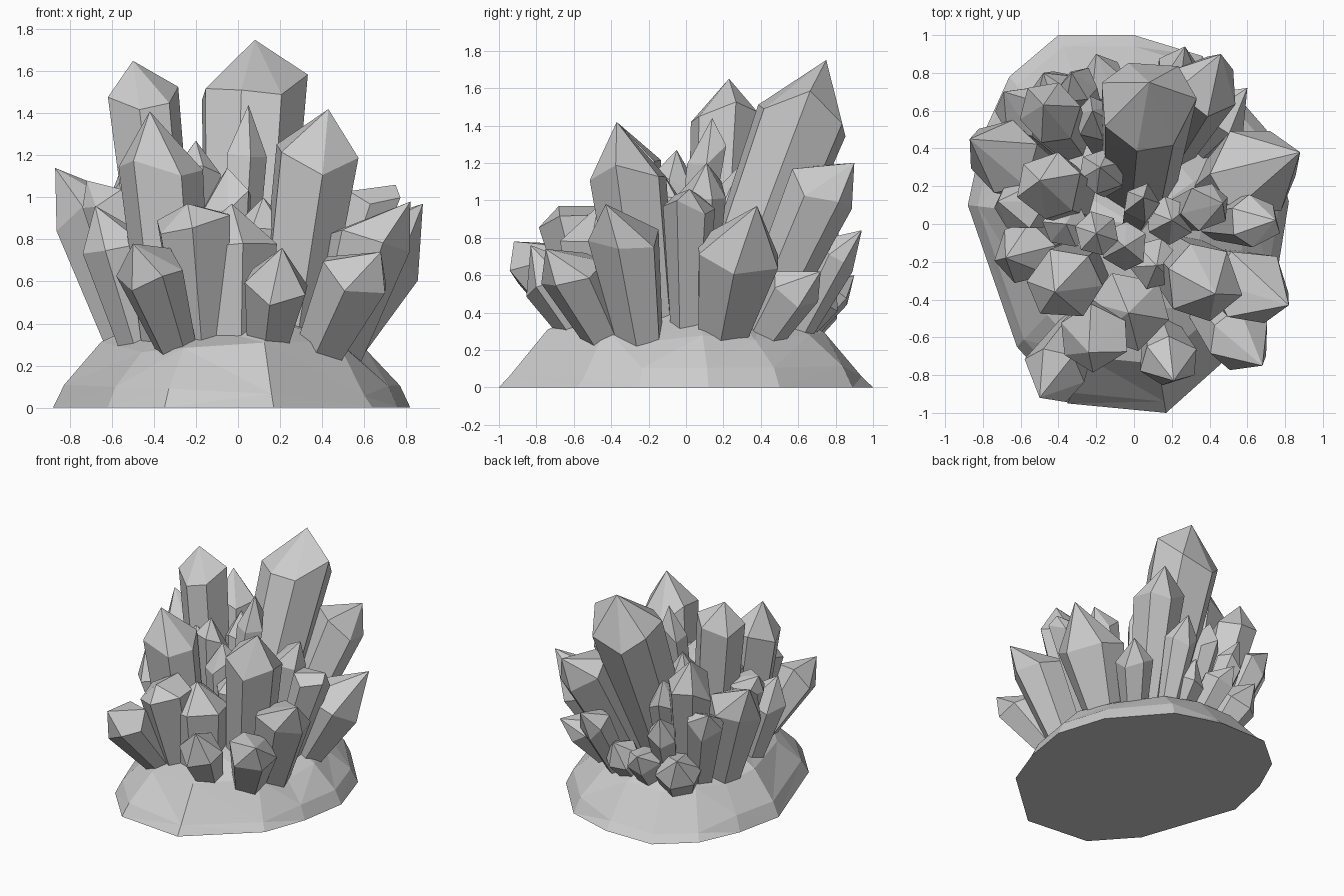
import bpy, bmesh, math, random
from mathutils import Vector

random.seed(4)
default_cube = bpy.data.objects.get("Cube")
if default_cube:
    bpy.data.objects.remove(default_cube, do_unlink=True)

# One pale grey mineral material
grey = bpy.data.materials.new("pale_grey_mineral")
grey.use_nodes = True
colour = (0.6, 0.6, 0.6, 1)
grey.diffuse_color = colour
grey.node_tree.nodes["Principled BSDF"].inputs["Base Color"].default_value = colour


def finish(name, bm):
    """Turn a bmesh into a flat shaded object."""
    bmesh.ops.recalc_face_normals(bm, faces=bm.faces)
    mesh = bpy.data.meshes.new(name)
    bm.to_mesh(mesh)
    bm.free()
    mesh.materials.append(grey)
    obj = bpy.data.objects.new(name, mesh)
    bpy.context.collection.objects.link(obj)
    return obj


def bridge(bm, lower, upper):
    """Join two rings of vertices with quads."""
    count = len(lower)
    for i in range(count):
        j = (i + 1) % count
        bm.faces.new((lower[i], lower[j], upper[j], upper[i]))


def fan(bm, ring, point):
    """Close a ring with triangles to one point."""
    peak = bm.verts.new(point)
    for i, vert in enumerate(ring):
        bm.faces.new((vert, ring[(i + 1) % len(ring)], peak))


def crystal(name, tip, spread, radius, shoulder=0.8, sides=6, inset=0, taper=0.6):
    """Pointed prism that leans outward; inset pulls its shoulder in behind the tip."""
    tip = Vector(tip)
    outward = Vector((tip.x, tip.y, 0)).normalized()
    root = Vector((tip.x * spread, tip.y * spread, 0.18)) - outward * inset * 0.5
    centre = root.lerp(tip, shoulder) - outward * inset
    axis = centre - root
    turn = axis.to_track_quat("Z", "Y")
    generator = random.Random(name)
    phase = generator.uniform(0, math.tau)
    bm = bmesh.new()
    rings = [[], []]
    for i in range(sides):
        angle = phase + math.tau * (i + generator.uniform(-0.15, 0.15)) / sides
        side = turn @ Vector((math.cos(angle), math.sin(angle), 0))
        slip = axis * generator.uniform(-0.08, 0.06)
        rings[0].append(bm.verts.new(root + side * radius * taper))
        rings[1].append(bm.verts.new(centre + slip + side * radius))
    bridge(bm, *rings)
    fan(bm, rings[1], tip)
    bm.faces.new(rings[0])
    return finish(name, bm)


# Rock base: faceted mound over an irregular outline
outline = [(-0.4, 1), (0, 1), (0.36, 0.89), (0.7, 0.5), (0.82, 0.12), (0.76, -0.25), (0.64, -0.58),
           (0.17, -1), (-0.35, -0.95), (-0.62, -0.65), (-0.88, 0.1), (-0.8, 0.47), (-0.66, 0.78)]
rock = bmesh.new()
levels = []
for scale, height in ((1, 0), (0.94, 0.08), (0.74, 0.28), (0.45, 0.42)):
    wobble = 0.04 if height else 0
    levels.append([rock.verts.new((x * scale, y * scale, height + random.uniform(-wobble, wobble)))
                   for x, y in outline])
for lower, upper in zip(levels, levels[1:]):
    bridge(rock, lower, upper)
fan(rock, levels[-1], (0, 0, 0.52))
rock.faces.new(levels[0])
bmesh.ops.triangulate(rock, faces=[f for f in rock.faces if len(f.verts) == 4])
finish("rock_base", rock)

# Tall crystals
crystal("tall_back_crystal", (0.08, 0.75, 1.75), 0.2, 0.26, 0.85, sides=7, taper=0.75)
crystal("tall_left_crystal", (-0.5, 0.23, 1.65), 0.65, 0.18, 0.88, inset=0.03, taper=0.8)
crystal("tall_front_right_crystal", (0.43, -0.37, 1.42), 0.55, 0.21, inset=0.03, taper=0.75)
crystal("tall_front_left_crystal", (-0.42, -0.36, 1.41), 0.7, 0.2, inset=0.03, taper=0.8)
crystal("middle_crystal", (0.05, 0.14, 1.44), -0.3, 0.1, 0.86, 5)
crystal("back_right_crystal", (0.46, 0.9, 1.2), 0.42, 0.19, 0.9, inset=0.11)
crystal("back_left_crystal", (-0.48, 0.63, 1.33), 0.65, 0.17)

# Leaning crystals around the sides
crystal("far_left_crystal", (-0.87, 0.45, 1.14), 0.58, 0.2, 0.77, inset=0.1)
crystal("left_crystal", (-0.72, 0.12, 1.08), 0.6, 0.14, 0.88, inset=0.08)
crystal("lower_left_crystal", (-0.68, -0.18, 0.96), 0.65, 0.17, 0.75, inset=0.04)
crystal("far_right_crystal", (0.88, 0.38, 0.97), 0.5, 0.25, 0.68, inset=0.1, taper=0.5)
crystal("right_crystal", (0.75, 0.02, 1.06), 0.55, 0.14, 0.92, inset=0.08)
crystal("inner_right_crystal", (0.47, 0.11, 1.2), 0.5, 0.13, 0.85, inset=0.05)
crystal("right_front_crystal", (0.82, -0.43, 0.98), 0.6, 0.21, 0.78, inset=0.13)

# Short crystals along the front
crystal("low_front_right_crystal", (0.68, -0.75, 0.74), 0.55, 0.18, inset=0.08)
crystal("low_front_crystal", (0.21, -0.83, 0.76), 0.6, 0.16, 0.7, taper=0.5)
crystal("low_front_left_crystal", (-0.5, -0.92, 0.78), 0.54, 0.17, 0.8, inset=0.05, taper=0.5)
crystal("front_centre_left_crystal", (-0.24, -0.68, 0.97), 0.7, 0.19, 0.9, inset=0.06)
crystal("front_centre_crystal", (-0.03, -0.47, 0.97), 0.9, 0.22, taper=0.75)

# Small shards at the back
crystal("back_low_shard", (-0.2, 0.9, 0.6), 0.6, 0.13, inset=0.06)
crystal("back_centre_shard", (0.08, 0.8, 0.6), 0.6, 0.13, 0.7)
crystal("back_right_shard", (0.27, 0.94, 0.84), 0.6, 0.12, inset=0.06)
crystal("side_right_shard", (0.6, 0.72, 0.62), 0.55, 0.14, inset=0.08)
crystal("side_left_shard", (-0.69, 0.7, 0.98), 0.6, 0.14, 0.85, inset=0.07)
crystal("rear_shard", (-0.33, 0.8, 0.9), 0.6, 0.11)
crystal("rear_low_shard", (-0.48, 0.8, 0.6), 0.65, 0.17, 0.7, inset=0.04)
crystal("inner_rear_shard", (-0.22, 0.6, 1.1), 0.6, 0.12)

# Upright shards filling the middle
crystal("inner_left_shard", (-0.2, -0.05, 1.27), 0.9, 0.12, 0.85)
crystal("outer_left_shard", (-0.36, 0, 1.15), 0.9, 0.13, 0.85)
crystal("inner_centre_shard", (-0.05, -0.12, 1.14), 0.9, 0.13, 0.85)
crystal("inner_front_shard", (0.12, -0.22, 1), 0.8, 0.14)
crystal("inner_right_shard", (0.2, 0.02, 1.02), 0.8, 0.13)
crystal("inner_back_shard", (-0.18, 0.3, 1.2), 0.7, 0.13)
